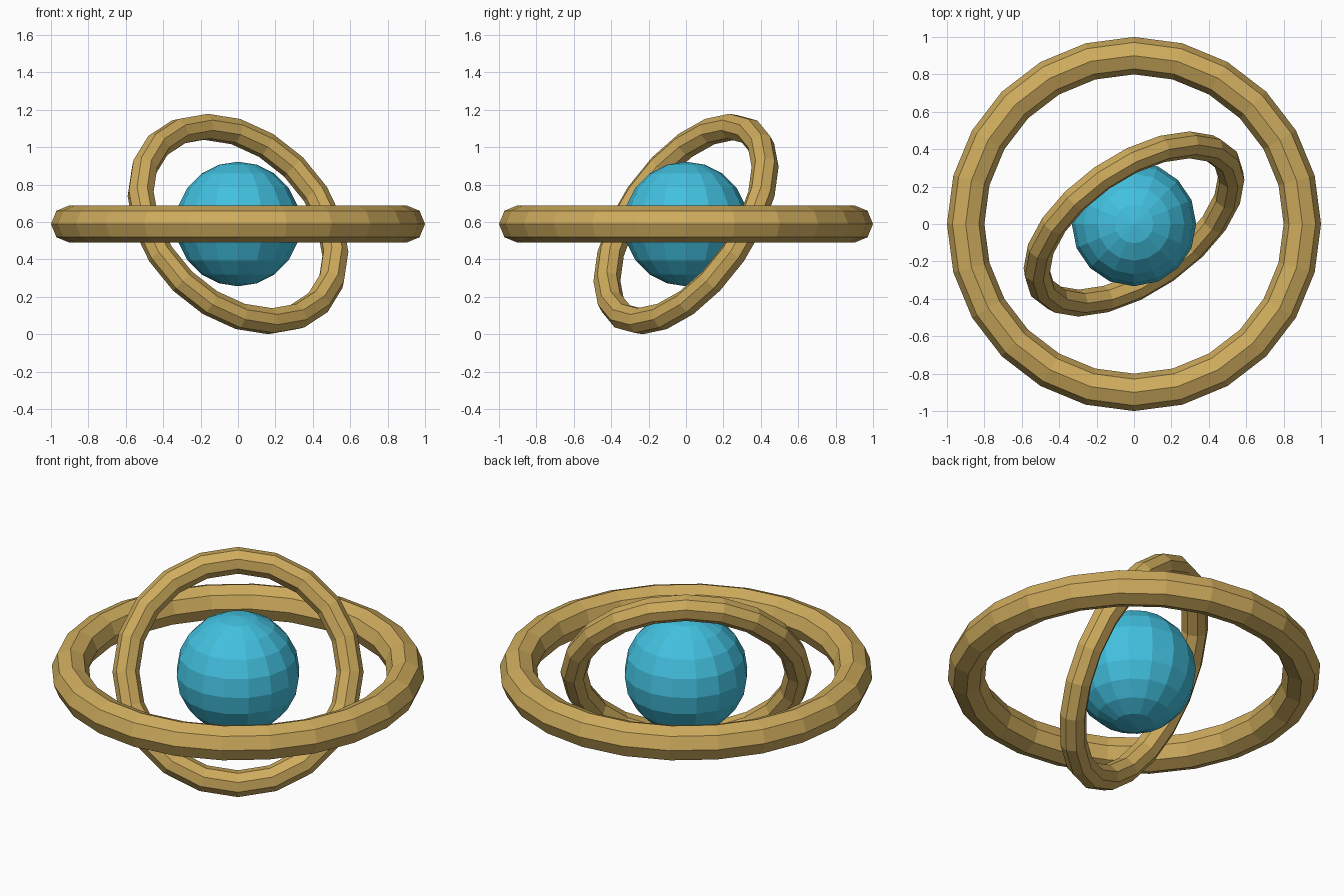
import bpy
import math

if "Cube" in bpy.data.objects:
    bpy.data.objects.remove(bpy.data.objects["Cube"])

CENTRE = (0, 0, 0.589)


def material(name, colour):
    m = bpy.data.materials.new(name)
    m.diffuse_color = (*colour, 1)
    m.use_nodes = True
    m.node_tree.nodes["Principled BSDF"].inputs["Base Color"].default_value = m.diffuse_color
    return m


brass = material("brass", (0.62, 0.41, 0.11))
blue = material("sky blue", (0.055, 0.53, 0.74))


def finish(name, mat):
    ob = bpy.context.object
    ob.name = name
    ob.data.materials.append(mat)
    bpy.ops.object.shade_flat()


def ring(name, major, minor, sides, rotation):
    bpy.ops.mesh.primitive_torus_add(
        location=CENTRE, rotation=rotation, major_radius=major,
        minor_radius=minor, major_segments=sides, minor_segments=8)
    finish(name, brass)


# central ball
bpy.ops.mesh.primitive_uv_sphere_add(
    segments=16, ring_count=10, radius=0.333, location=CENTRE)
finish("core_ball", blue)

# level outer ring and tilted inner ring
ring("outer_ring", 0.9, 0.1, 24, (0, 0, 0))
ring("inner_ring", 0.6, 0.072, 20, (math.radians(60), 0, math.radians(35)))
